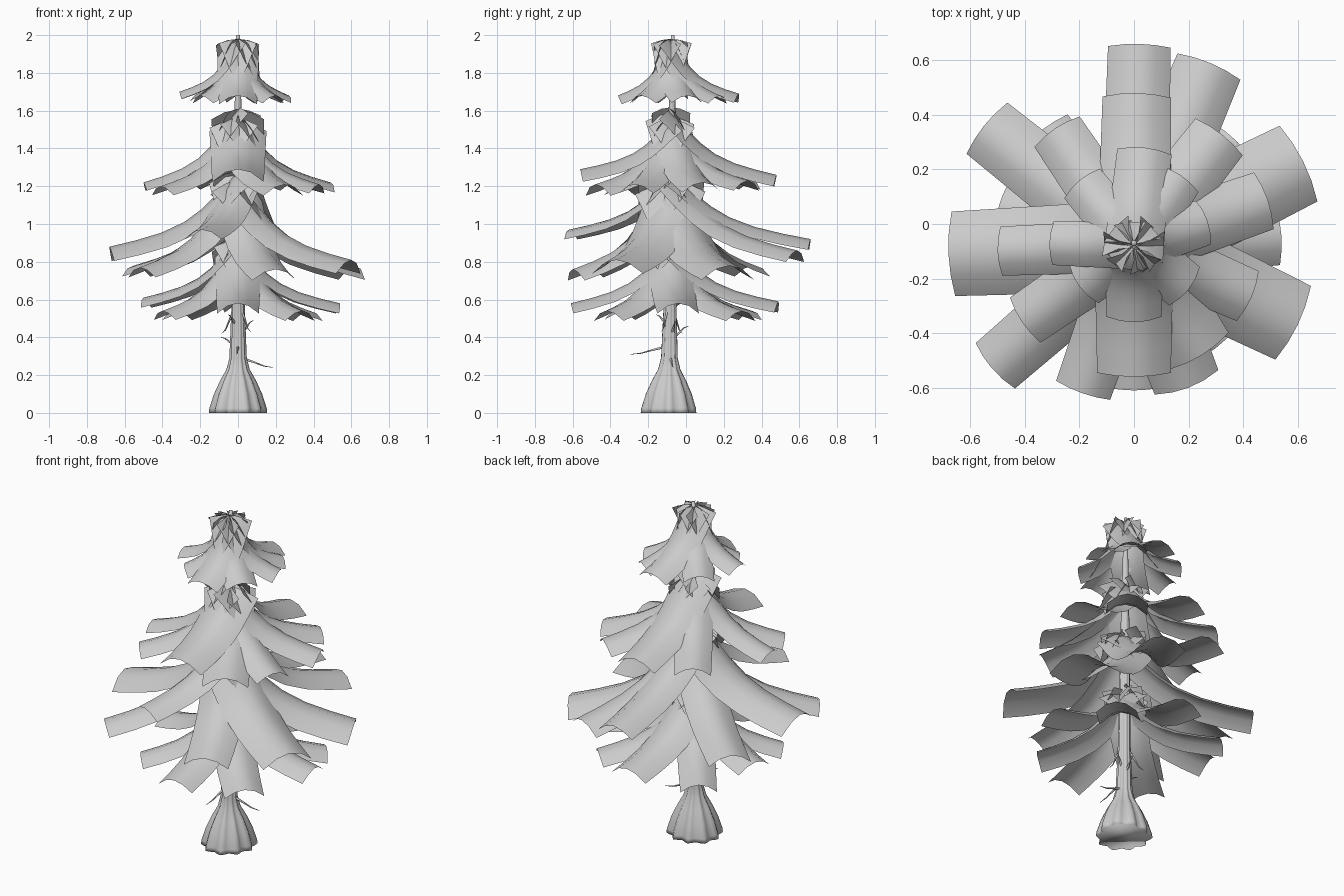
import bpy, bmesh, random
from math import sin, cos, tau, hypot
from mathutils import Vector

if "Cube" in bpy.data.objects:
    bpy.data.objects.remove(bpy.data.objects["Cube"])

random.seed(4)
CX, CY = 0.0, -0.08


def finish(bm, name):
    bmesh.ops.recalc_face_normals(bm, faces=bm.faces) if name == "trunk" else None
    me = bpy.data.meshes.new(name)
    bm.to_mesh(me)
    bm.free()
    ob = bpy.data.objects.new(name, me)
    bpy.context.collection.objects.link(ob)
    for p in me.polygons:
        p.use_smooth = True
    return ob


# Trunk: fluted flare at the foot, slim stem above
def make_trunk():
    profile = [(0, .142, .13), (.025, .14, .12), (.1, .117, .13), (.17, .087, .14),
               (.23, .056, .15), (.29, .042, .14), (.55, .033, .12), (1.0, .028, .1),
               (1.5, .02, .05), (1.8, .014, 0), (2.0, .01, 0)]
    n = 40
    bm = bmesh.new()
    rings = []
    for z, r, flute in profile:
        cy = -0.09 + 0.01 * z
        ring = []
        for i in range(n):
            a = tau * i / n
            rr = r * (1 + flute * (0.7 * cos(10 * a) + 0.25 * sin(3 * a + z)))
            ring.append(bm.verts.new((CX + rr * cos(a), cy + rr * sin(a), z)))
        rings.append(ring)
    for lo, hi in zip(rings, rings[1:]):
        for i in range(n):
            j = (i + 1) % n
            bm.faces.new((lo[i], lo[j], hi[j], hi[i]))
    bm.faces.new(rings[0][::-1])
    bm.faces.new(rings[-1])
    finish(bm, "trunk")


# Normalised centre line of a bough: share of reach, share of drop left
PATH = [(-.02, 1.0), (.08, .84), (.18, .66), (.29, .48), (.42, .32), (.6, .18), (.8, .08), (1.0, 0)]


# Bough: arched card that falls steeply from the stem, then flattens outward
def add_bough(bm, x, y, tip_z, width, start_z):
    reach = hypot(x - CX, y - CY)
    out = Vector(((x - CX) / reach, (y - CY) / reach, 0))
    side = Vector((-out.y, out.x, 0))
    pts = [Vector((CX, CY, tip_z)) + out * (r * reach) + Vector((0, 0, d * (start_z - tip_z)))
           for r, d in PATH]
    rows = []
    for k, p in enumerate(pts):
        tangent = (pts[min(k + 1, len(pts) - 1)] - pts[max(k - 1, 0)]).normalized()
        normal = tangent.cross(side)
        w = width * (1.12 - 0.12 * k / (len(pts) - 1))
        rows.append([bm.verts.new(p + side * (w * t / 2) - normal * (0.25 * w * t * t))
                     for t in (-1, -.5, 0, .5, 1)])
    for a, b in zip(rows, rows[1:]):
        for i in range(4):
            bm.faces.new((a[i], b[i], b[i + 1], a[i + 1]))


# Each bough: tip x, tip y, tip z, width
TIERS = {
    "top_boughs": (1.98, 0.0, [
        (.04, .28, 1.69, .2), (.17, .18, 1.68, .18), (.27, .01, 1.68, .17), (.2, -.24, 1.68, .18),
        (0, -.36, 1.68, .2), (-.2, -.23, 1.68, .18), (-.31, -.07, 1.7, .16), (-.2, .16, 1.69, .17)]),
    "upper_boughs": (1.6, .06, [
        (.01, .48, 1.26, .25), (.32, .33, 1.23, .22), (.49, .09, 1.22, .22), (.43, -.27, 1.21, .2),
        (.25, -.48, 1.21, .25), (0, -.56, 1.29, .27), (-.41, -.36, 1.2, .2), (-.5, -.1, 1.22, .18),
        (-.29, .35, 1.23, .2)]),
    "middle_boughs": (1.27, .07, [
        (.02, .66, .92, .23), (.28, .59, .86, .25), (.62, .23, .78, .31), (.6, -.37, .81, .3),
        (.2, -.6, .76, .25), (-.19, -.62, .97, .21), (-.52, -.53, .77, .22), (-.68, -.11, .88, .31),
        (-.55, .36, .78, .24)]),
    "lower_boughs": (.92, .05, [
        (0, -.61, .58, .22), (.34, -.42, .54, .22), (.54, -.04, .58, .22), (.38, .3, .54, .22),
        (.05, .49, .59, .24), (-.33, .35, .54, .2), (-.5, .05, .61, .22), (-.4, -.36, .54, .2)]),
}


# Dead twigs: thin bent tapering spikes low on the stem
def add_twigs():
    cu = bpy.data.curves.new("dead_twigs", "CURVE")
    cu.dimensions = "3D"
    cu.bevel_depth = 0.008
    cu.bevel_resolution = 1
    for ang, z, length, drop in [(0.1, .29, .17, -.05), (-1.6, .35, .19, -.04), (3.0, .36, .07, .04),
                                 (1.4, .4, .08, .06), (.4, .42, .07, .07), (2.5, .55, .09, -.13),
                                 (-2.2, .47, .07, .05), (-.6, .55, .06, -.12)]:
        s = cu.splines.new("POLY")
        s.points.add(3)
        for i, (t, h) in enumerate([(.02, .0), (.4, .45), (.7, .85), (1, 1)]):
            r = .02 + t * length
            s.points[i].co = (CX + r * cos(ang), -.085 + r * sin(ang), z + h * drop, 1)
            s.points[i].radius = 1 - .85 * t
    bpy.context.collection.objects.link(bpy.data.objects.new("dead_twigs", cu))


make_trunk()
for name, (start, jitter, boughs) in TIERS.items():
    bm = bmesh.new()
    for x, y, z, w in boughs:
        add_bough(bm, x, y, z, w, start + random.uniform(-jitter, jitter * .4))
    finish(bm, name)
add_twigs()
